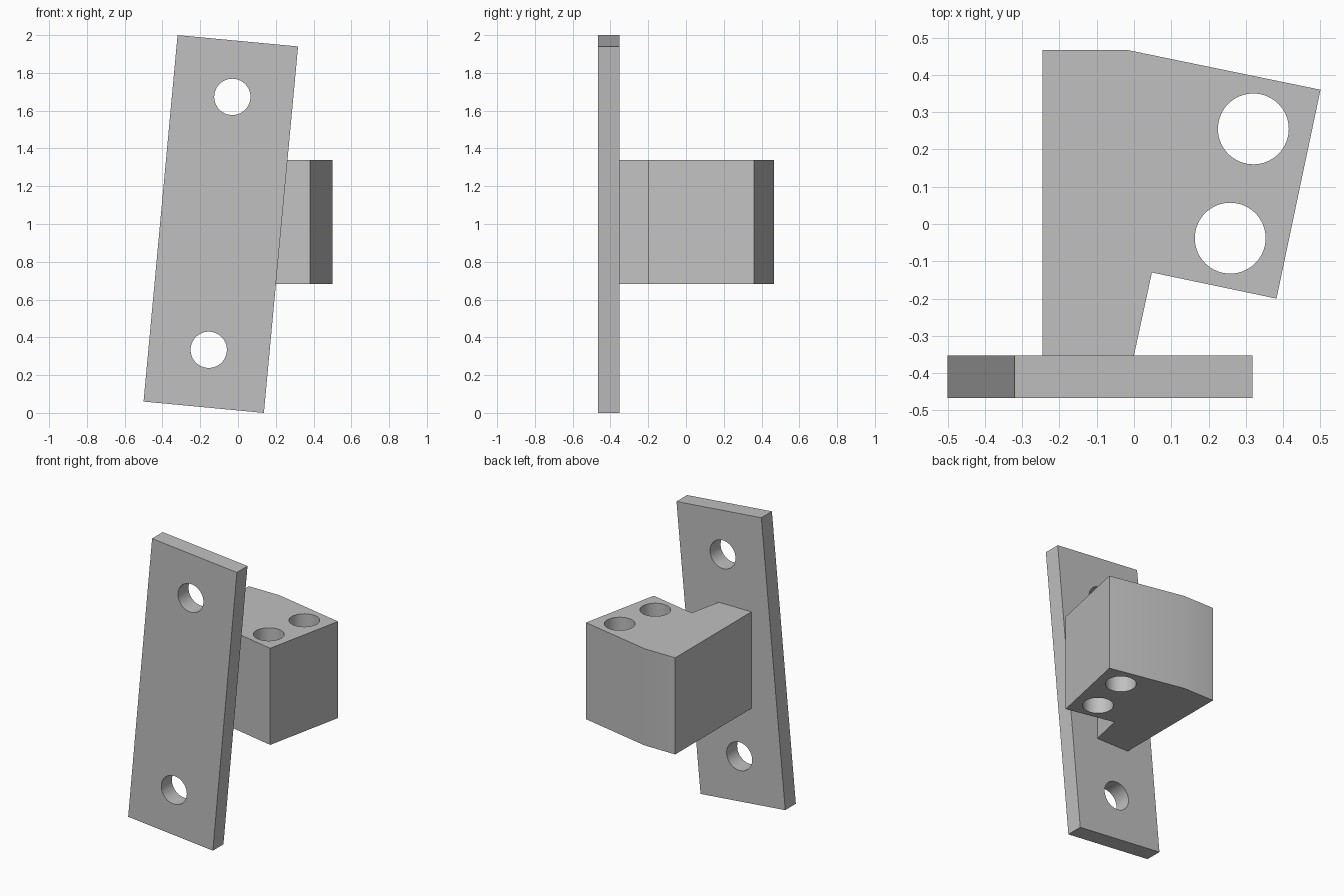
import bpy, bmesh, math
from mathutils import Matrix

cube = bpy.data.objects.get("Cube")
if cube:
    bpy.data.objects.remove(cube, do_unlink=True)

grey = bpy.data.materials.new("plain_grey")
grey.use_nodes = True
grey.diffuse_color = (0.53, 0.53, 0.53, 1)
grey.node_tree.nodes["Principled BSDF"].inputs["Base Color"].default_value = grey.diffuse_color


def add_object(name, bm):
    bmesh.ops.recalc_face_normals(bm, faces=bm.faces)
    mesh = bpy.data.meshes.new(name)
    bm.to_mesh(mesh)
    bm.free()
    mesh.materials.append(grey)
    obj = bpy.data.objects.new(name, mesh)
    bpy.context.collection.objects.link(obj)
    return obj


def prism(name, points, direction):
    """Extrude a closed outline of 3D points along a direction."""
    bm = bmesh.new()
    face = bm.faces.new([bm.verts.new(p) for p in points])
    result = bmesh.ops.extrude_face_region(bm, geom=[face], use_keep_orig=True)
    verts = [v for v in result["geom"] if isinstance(v, bmesh.types.BMVert)]
    bmesh.ops.translate(bm, verts=verts, vec=direction)
    return add_object(name, bm)


def drill(obj, centre, radius, depth, turn):
    """Cut a round through hole, then discard the cutter."""
    bm = bmesh.new()
    bmesh.ops.create_cone(bm, cap_ends=True, segments=64, radius1=radius,
                          radius2=radius, depth=depth,
                          matrix=Matrix.Translation(centre) @ turn)
    cutter = add_object("hole_cutter", bm)
    cutter.hide_render = True
    mod = obj.modifiers.new("hole", "BOOLEAN")
    mod.operation = "DIFFERENCE"
    mod.solver = "EXACT"
    mod.object = cutter
    bpy.context.view_layer.objects.active = obj
    bpy.ops.object.modifier_apply(modifier=mod.name)
    bpy.data.objects.remove(cutter, do_unlink=True)


# Leaning mounting plate with two screw holes
front, back = -0.466, -0.352
corners = [(-0.5, 0.06), (0.137, 0), (0.318, 1.94), (-0.32, 2)]
plate = prism("mounting_plate", [(x, front, z) for x, z in corners], (0, back - front, 0))
for x, z in [(-0.03, 1.673), (-0.155, 0.334)]:
    drill(plate, (x, (front + back) / 2, z), 0.096, 0.4, Matrix.Rotation(math.pi / 2, 4, "X"))

# Hooked block behind the plate with two upright bores
low, high = 0.683, 1.34
outline = [(-0.245, back), (0, back), (0.048, -0.13), (0.382, -0.2),
           (0.5, 0.36), (-0.015, 0.466), (-0.245, 0.466)]
block = prism("bracket_block", [(x, y, low) for x, y in outline], (0, 0, high - low))
for x, y in [(0.32, 0.255), (0.258, -0.038)]:
    drill(block, (x, y, 1), 0.095, 1.5, Matrix.Identity(4))

# Smooth bores, crisp edges
bpy.ops.object.select_all(action="DESELECT")
for obj in (plate, block):
    obj.select_set(True)
bpy.context.view_layer.objects.active = plate
bpy.ops.object.shade_smooth_by_angle(angle=math.radians(30))
